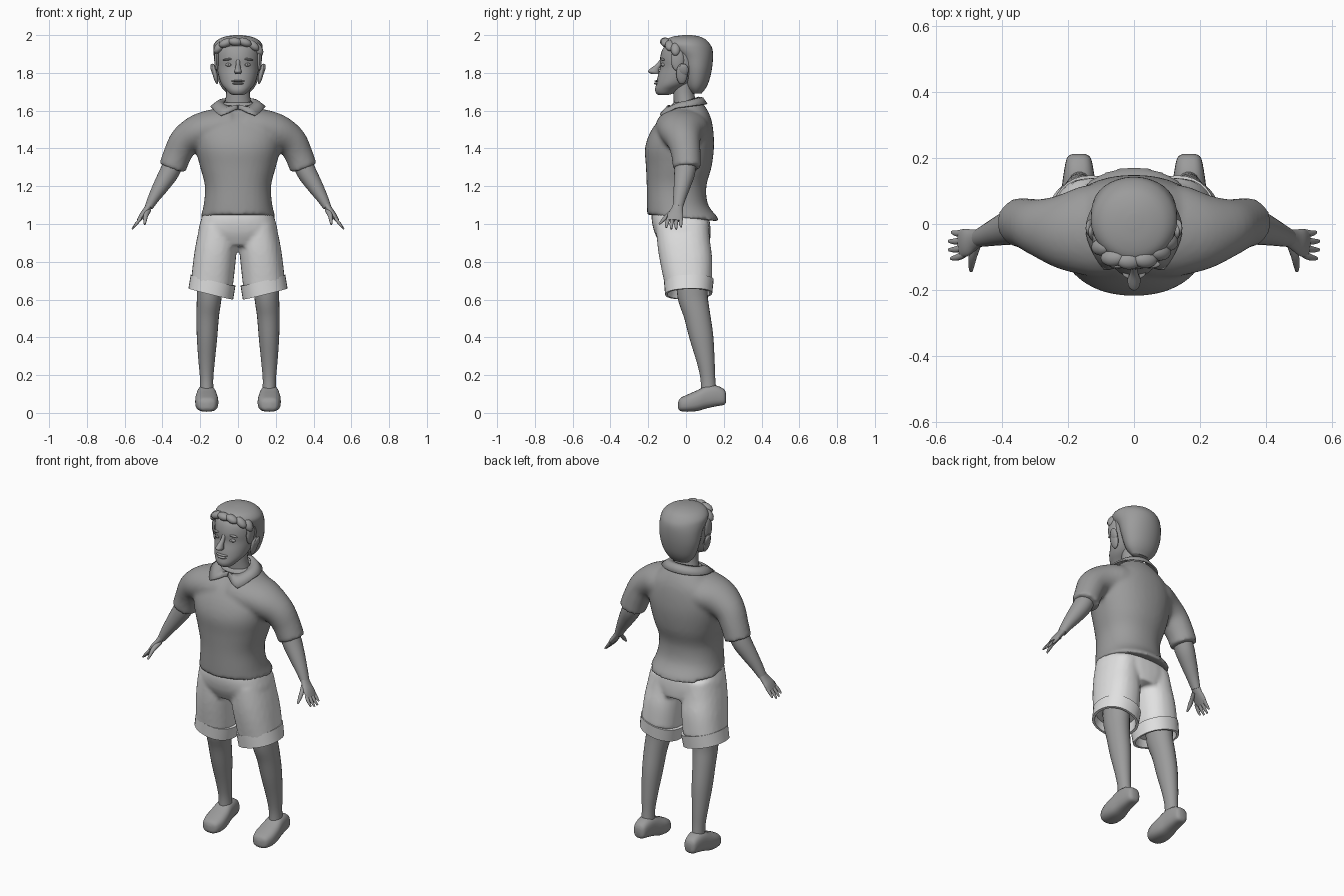
import bpy, bmesh, math
from mathutils import Vector, Matrix

cube = bpy.data.objects.get("Cube")
if cube:
    bpy.data.objects.remove(cube)


def material(name, value):
    m = bpy.data.materials.new(name)
    m.use_nodes = True
    col = (value, value, value, 1)
    m.diffuse_color = col
    m.node_tree.nodes["Principled BSDF"].inputs["Base Color"].default_value = col
    return m


GREY = material("mid grey", 0.33)
LIGHT = material("light grey", 0.75)


def spline(rings, steps):
    """Catmull-Rom interpolation between rings."""
    vs = [Vector(r) for r in rings]
    out = []
    for i in range(len(vs) - 1):
        a, b, c, d = vs[max(i - 1, 0)], vs[i], vs[i + 1], vs[min(i + 2, len(vs) - 1)]
        for k in range(steps):
            t = k / steps
            out.append(0.5 * (2 * b + (c - a) * t + (2 * a - 5 * b + 4 * c - d) * t ** 2
                              + (3 * b - a - 3 * c + d) * t ** 3))
    return out + [vs[-1]]


def loft(bm, rings, steps=4, sides=24, power=2.0, ref=(0, 1, 0), axis=None, caps=True, flip=1):
    """Rings are (x, y, z, half width, half depth along ref)."""
    pts = spline([(flip * r[0],) + tuple(r[1:]) for r in rings], steps)
    loops = []
    for i, p in enumerate(pts):
        c = Vector(p[:3])
        t = Vector(axis) if axis else Vector(pts[min(i + 1, len(pts) - 1)][:3]) - Vector(pts[max(i - 1, 0)][:3])
        t.normalize()
        side = Vector(ref)
        side = (side - t * side.dot(t)).normalized()
        wide = t.cross(side)
        loop = []
        for k in range(sides):
            a = math.tau * k / sides
            ca, sa = math.cos(a), math.sin(a)
            u = math.copysign(abs(ca) ** (2 / power), ca) * max(p[3], 0.001)
            v = math.copysign(abs(sa) ** (2 / power), sa) * max(p[4], 0.001)
            loop.append(bm.verts.new(c + wide * u + side * v))
        loops.append(loop)
    for lo, hi in zip(loops, loops[1:]):
        for k in range(sides):
            bm.faces.new((lo[k], lo[(k + 1) % sides], hi[(k + 1) % sides], hi[k]))
    if caps:
        bm.faces.new(loops[0][::-1])
        bm.faces.new(loops[-1])


def stack(levels):
    """Turn (z, front y, back y, half width) levels into upright rings."""
    return [(0, (f + b) / 2, z, w, (b - f) / 2) for z, f, b, w in levels]


def ball(bm, centre, size, tilt=0, axis="Y"):
    m = Matrix.Translation(centre) @ Matrix.Rotation(tilt, 4, axis) @ Matrix.Diagonal((*size, 1))
    bmesh.ops.create_uvsphere(bm, u_segments=16, v_segments=10, radius=1, matrix=m)


def finish(name, bm, mat, fuse=0, angle=50):
    bmesh.ops.recalc_face_normals(bm, faces=bm.faces)
    me = bpy.data.meshes.new(name)
    bm.to_mesh(me)
    bm.free()
    me.materials.append(mat)
    ob = bpy.data.objects.new(name, me)
    bpy.context.collection.objects.link(ob)
    bpy.ops.object.select_all(action="DESELECT")
    ob.select_set(True)
    bpy.context.view_layer.objects.active = ob
    bpy.ops.object.shade_smooth_by_angle(angle=math.radians(angle))
    if fuse:
        r = ob.modifiers.new("fuse", "REMESH")
        r.mode, r.voxel_size, r.use_smooth_shade = "VOXEL", fuse, True
        s = ob.modifiers.new("soften", "SMOOTH")
        s.factor, s.iterations = 0.5, 5
    return ob


# Shirt: body and sleeves fused into one surface
bm = bmesh.new()
loft(bm, stack([(1.03, -.205, .175, .2), (1.1, -.207, .118, .182), (1.2, -.208, .108, .175),
                (1.3, -.212, .135, .2), (1.4, -.217, .148, .225), (1.48, -.192, .146, .23),
                (1.55, -.145, .135, .2), (1.6, -.095, .115, .14), (1.645, -.07, .085, .09)]),
     axis=(0, 0, 1), sides=40, power=2.2)
for v in bm.verts:
    if v.co.z < 1.035:
        v.co.z -= 0.09 * v.co.y
for s in (1, -1):
    loft(bm, [(.03, -.02, 1.52, .1, .14), (.13, -.02, 1.507, .1, .14), (.21, -.022, 1.485, .095, .118),
              (.28, -.012, 1.44, .083, .09), (.32, 0, 1.37, .075, .078), (.348, .005, 1.295, .073, .075)], flip=s)
finish("shirt", bm, GREY, fuse=0.012)

# Collar: folded band that opens into two points at the front
bm = bmesh.new()
N = 48
rows = []
for k in range(N + 1):
    a = 0.03 + (math.tau - 0.06) * k / N
    f = (1 - math.cos(a)) / 2
    near = min(a, math.tau - a)
    point = max(0, 1 - abs(near - 0.7) / 0.55)
    open_ = min(1, near / 0.65)
    r = 0.094 + 0.05 * open_
    sx, cy = math.sin(a), -math.cos(a)
    top = (sx * .072, cy * .072 - .006, 1.62 + .05 * f)
    out = (sx * r, cy * (r * .87 + .03 * point) - .015, 1.605 + .03 * f - .035 * point)
    mid = [(p + q) / 2 for p, q in zip(top, out)]
    mid[2] += .014
    rows.append([bm.verts.new(p) for p in (top, mid, out)])
for p, q in zip(rows, rows[1:]):
    for j in range(2):
        bm.faces.new((p[j], q[j], q[j + 1], p[j + 1]))
collar = finish("collar", bm, GREY)
sol = collar.modifiers.new("thickness", "SOLIDIFY")
sol.thickness, sol.offset = 0.008, 0

# Shorts: hips and legs fused
bm = bmesh.new()
loft(bm, stack([(.885, -.13, .125, .13), (.95, -.165, .13, .205), (1.02, -.182, .125, .197), (1.08, -.18, .1, .175)]),
     axis=(0, 0, 1), sides=32, power=2.5)
for s in (1, -1):
    loft(bm, [(.105, -.02, 1, .095, .14), (.113, -.012, .9, .108, .14), (.125, .002, .8, .112, .138),
              (.138, .014, .68, .112, .125)], power=2.3, flip=s)
finish("shorts", bm, LIGHT, fuse=0.011)

for s, label in ((1, "left"), (-1, "right")):
    # Turned-up cuff with a hollow underside
    bm = bmesh.new()
    loft(bm, [(.13, .014, .7, .108, .12), (.132, .015, .702, .122, .132), (.144, .014, .63, .122, .125),
              (.144, .014, .63, .108, .112), (.134, .015, .69, .1, .1)],
         steps=1, sides=32, power=2.2, axis=(s * .24, .03, -.97), flip=s)
    finish(label + "_shorts_cuff", bm, LIGHT, angle=40)

    # Leg
    bm = bmesh.new()
    loft(bm, [(.15, .03, .74, .07, .085), (.152, .035, .62, .066, .08), (.16, .058, .52, .06, .07),
              (.164, .082, .4, .054, .063), (.166, .105, .27, .043, .047), (.166, .116, .18, .035, .039),
              (.165, .12, .1, .036, .042)], flip=s)
    finish(label + "_leg", bm, GREY)

    # Shoe, toe to heel
    bm = bmesh.new()
    loft(bm, [(.165, -.042, .04, .014, .015), (.165, -.03, .044, .045, .034), (.165, .01, .052, .06, .046),
              (.166, .06, .065, .06, .055), (.167, .11, .084, .052, .06), (.167, .16, .09, .045, .055),
              (.167, .2, .084, .036, .042), (.167, .212, .08, .02, .024)],
         ref=(0, 0, 1), power=2.7, axis=(0, 1, 0), flip=s)
    finish(label + "_shoe", bm, GREY)

    # Forearm
    bm = bmesh.new()
    loft(bm, [(.32, .0, 1.37, .05, .055), (.36, -.006, 1.28, .052, .056), (.405, -.02, 1.205, .043, .045),
              (.445, -.034, 1.14, .031, .034), (.472, -.043, 1.09, .022, .027)], flip=s)
    finish(label + "_arm", bm, GREY)

    # Hand: palm, four fingers and thumb
    bm = bmesh.new()
    loft(bm, [(.462, -.04, 1.11, .02, .025), (.485, -.048, 1.075, .017, .032), (.508, -.056, 1.045, .015, .042),
              (.526, -.06, 1.018, .01, .04)], flip=s)
    for k in range(4):
        y = -.026 - .022 * k
        reach = (.8, 1, .98, .85)[k]
        loft(bm, [(.515, y, 1.03, .008, .011), (.515 + .024 * reach, y * 1.1, 1.03 - .03 * reach, .008, .01),
                  (.515 + .046 * reach, y * 1.2 + .006, 1.03 - .058 * reach, .004, .005)], sides=10, flip=s)
    loft(bm, [(.475, -.058, 1.075, .012, .016), (.488, -.098, 1.045, .011, .013), (.492, -.122, 1.02, .009, .01),
              (.494, -.143, .998, .004, .005)], sides=12, ref=(0, 1, 1), flip=s)
    finish(label + "_hand", bm, GREY)

    # Ear
    bm = bmesh.new()
    ball(bm, (s * .122, -.022, 1.795), (.013, .03, .056), s * .22)
    ball(bm, (s * .132, -.012, 1.815), (.011, .026, .034), s * .3)
    finish(label + "_ear", bm, GREY)

    # Eye with lid, and brow
    bm = bmesh.new()
    ball(bm, (s * .045, -.118, 1.843), (.021, .014, .011))
    ball(bm, (s * .045, -.131, 1.843), (.007, .004, .007))
    finish(label + "_eye", bm, GREY)
    bm = bmesh.new()
    ball(bm, (s * .05, -.122, 1.872), (.03, .012, .006), s * .12)
    finish(label + "_brow", bm, GREY)

# Neck
bm = bmesh.new()
loft(bm, [(0, .01, 1.57, .085, .075), (0, -.005, 1.64, .07, .06), (0, -.012, 1.7, .062, .056),
          (0, -.01, 1.78, .065, .06)], axis=(0, 0, 1))
finish("neck", bm, GREY)

# Head
bm = bmesh.new()
loft(bm, stack([(1.682, -.142, -.1, .022), (1.69, -.156, -.07, .043), (1.71, -.164, -.035, .062),
                (1.74, -.158, .02, .087), (1.78, -.15, .07, .102), (1.83, -.137, .1, .112),
                (1.88, -.137, .115, .116), (1.93, -.122, .12, .114), (1.97, -.085, .09, .085)]),
     axis=(0, 0, 1), sides=32)
finish("head", bm, GREY)

# Nose
bm = bmesh.new()
loft(bm, [(0, -.125, 1.872, .011, .012), (0, -.143, 1.845, .011, .016), (0, -.165, 1.822, .016, .025),
          (0, -.172, 1.806, .02, .03), (0, -.162, 1.793, .014, .02)], axis=(0, 0, 1), sides=14)
finish("nose", bm, GREY)

# Mouth
bm = bmesh.new()
ball(bm, (0, -.148, 1.757), (.036, .02, .005))
ball(bm, (0, -.15, 1.744), (.03, .02, .007))
finish("lips", bm, GREY)

# Hair cap
bm = bmesh.new()
loft(bm, stack([(1.69, .03, .082, .055), (1.72, .005, .105, .085), (1.76, -.01, .123, .105),
                (1.82, -.025, .137, .121), (1.88, -.05, .143, .127), (1.925, -.1, .14, .131),
                (1.955, -.115, .125, .126), (1.98, -.1, .1, .1), (1.994, -.06, .065, .06),
                (2.0, -.01, .03, .018)]),
     axis=(0, 0, 1), sides=32)
finish("hair", bm, GREY)

# Swept fringe and sideburns
bm = bmesh.new()
for x, y, z, tilt in ((-.1, -.07, 1.935, -.9), (-.065, -.103, 1.958, -.4), (-.015, -.112, 1.965, .1),
                      (.035, -.108, 1.962, .35), (.08, -.085, 1.945, .7), (.108, -.055, 1.925, 1.1)):
    ball(bm, (x, y, z), (.038, .026, .022), tilt)
for s in (1, -1):
    ball(bm, (s * .113, -.045, 1.87), (.013, .035, .06))
finish("fringe", bm, GREY)
